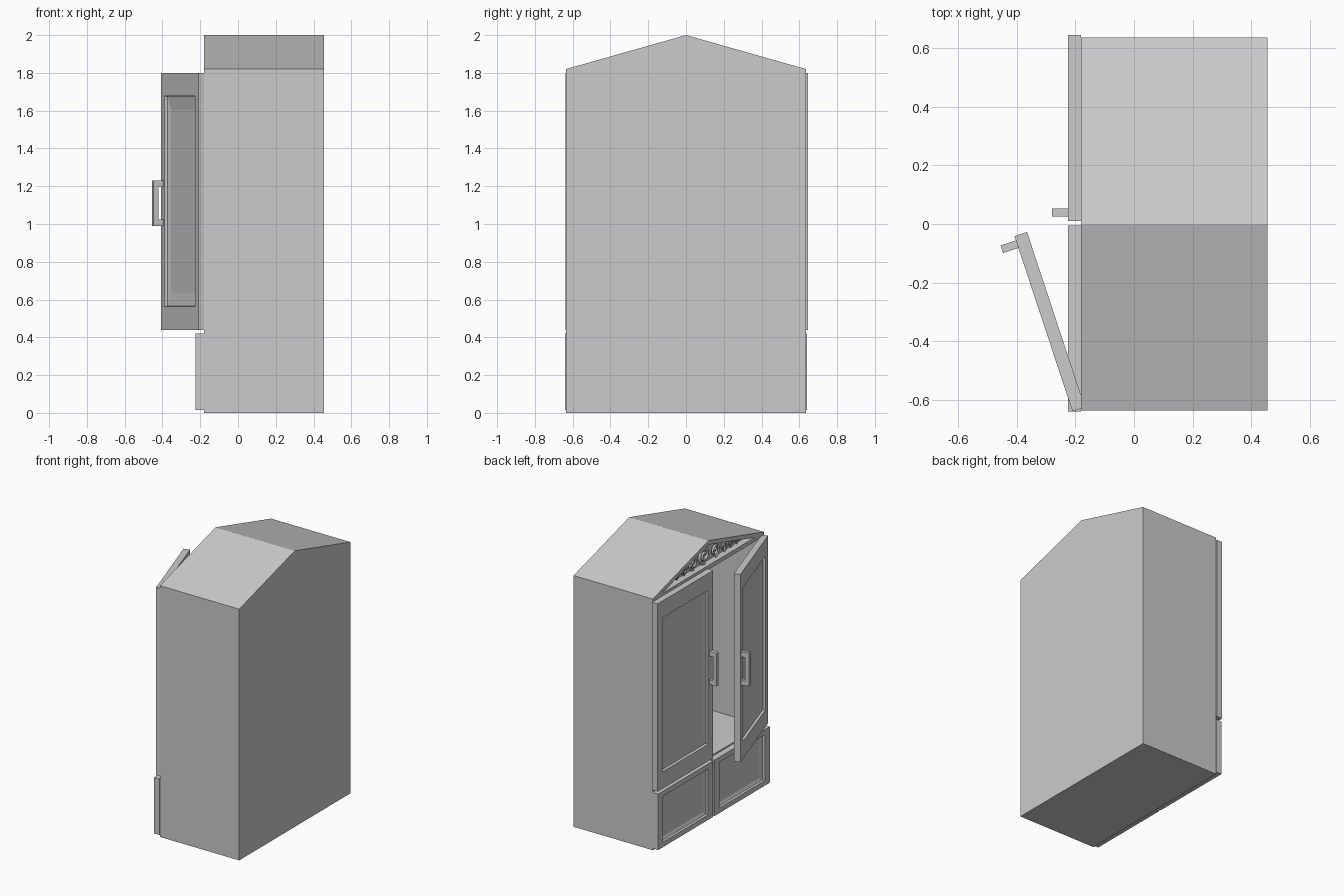
import bpy, bmesh, math
from mathutils import Vector

if "Cube" in bpy.data.objects:
    bpy.data.objects.remove(bpy.data.objects["Cube"])

mat = bpy.data.materials.new("plain grey")
mat.diffuse_color = (0.6, 0.6, 0.6, 1)
mat.use_nodes = True
mat.node_tree.nodes["Principled BSDF"].inputs["Base Color"].default_value = mat.diffuse_color


def finish(name, bm):
    bmesh.ops.recalc_face_normals(bm, faces=bm.faces)
    me = bpy.data.meshes.new(name)
    bm.to_mesh(me)
    bm.free()
    me.materials.append(mat)
    ob = bpy.data.objects.new(name, me)
    bpy.context.collection.objects.link(ob)
    return ob


def prism(name, profile, x0, x1):
    """Extrude a (y, z) outline along x."""
    bm = bmesh.new()
    a = [bm.verts.new((x0, y, z)) for y, z in profile]
    b = [bm.verts.new((x1, y, z)) for y, z in profile]
    bm.faces.new(a)
    bm.faces.new(b[::-1])
    for i in range(len(a)):
        j = (i + 1) % len(a)
        bm.faces.new((a[i], b[i], b[j], a[j]))
    return finish(name, bm)


def box(name, x, y, z):
    return prism(name, [(y[0], z[0]), (y[1], z[0]), (y[1], z[1]), (y[0], z[1])], *x)


def panel(name, w, z0, z1, side, hinge, angle=0):
    """Door leaf with a recessed field; local y runs from the hinge to the free edge."""
    bm = bmesh.new()
    cz, h = (z0 + z1) / 2, z1 - z0
    loops = []
    for x, s in ((0, 1), (-0.045, 1), (-0.045, 0.82), (-0.027, 0.815), (-0.018, 0.715)):
        loops.append([bm.verts.new((x, side * (w / 2 + sy * s * w / 2), cz + sz * s * h / 2))
                      for sy, sz in ((-1, -1), (1, -1), (1, 1), (-1, 1))])
    bm.faces.new(loops[0])
    bm.faces.new(loops[-1])
    for a, b in zip(loops, loops[1:]):
        for i in range(4):
            j = (i + 1) % 4
            bm.faces.new((a[i], a[j], b[j], b[i]))
    ob = finish(name, bm)
    ob.location = (hinge[0], hinge[1], 0)
    ob.rotation_euler.z = angle
    return ob


def handle(name, door, w, side):
    """C-shaped pull near the free edge of a door."""
    z0, z1, t = 0.99, 1.23, 0.035
    xs = (-0.045, -0.1, -0.073)
    y = sorted((side * (w - 0.043), side * (w - 0.016)))
    prof = [(xs[0], z0), (xs[1], z0), (xs[1], z1), (xs[0], z1),
            (xs[0], z1 - t), (xs[2], z1 - t), (xs[2], z0 + t), (xs[0], z0 + t)]
    bm = bmesh.new()
    f = bm.faces.new([bm.verts.new((x, y[0], z)) for x, z in prof])
    r = bmesh.ops.extrude_face_region(bm, geom=[f])
    bmesh.ops.translate(bm, vec=Vector((0, y[1] - y[0], 0)),
                        verts=[v for v in r["geom"] if isinstance(v, bmesh.types.BMVert)])
    ob = finish(name, bm)
    ob.location = door.location
    ob.rotation_euler = door.rotation_euler


# carcass
W, F, B, E = 0.636, -0.18, 0.455, 1.82
box("base", (F, B - 0.025), (-W + 0.025, W - 0.025), (0, 0.43))
box("top_board", (F, B - 0.025), (-W + 0.025, W - 0.025), (1.79, E))
for s, n in ((-1, "right"), (1, "left")):
    box(n + "_side", (F, B - 0.025), sorted((s * (W - 0.025), s * W)), (0, E))
prism("back", [(-W, 0), (W, 0), (W, E), (0, 2), (-W, E)], B - 0.025, B)

# gabled top with a recessed front
prism("gable_block", [(-W, E), (W, E), (0, 2)], F + 0.05, B - 0.025)
prism("gable_rim", [(-W, E), (-0.53, E), (0, 1.97), (0.53, E), (W, E), (0, 2)], F, F + 0.05)

# scroll ornament in the gable
for y, r in ((0, 0.058), (0.125, 0.045), (0.225, 0.034), (0.305, 0.025), (0.37, 0.017)):
    for s in ((1,) if y == 0 else (-1, 1)):
        cu = bpy.data.curves.new("scroll", "CURVE")
        cu.dimensions = "3D"
        cu.bevel_depth = 0.18 * r
        cu.bevel_resolution = 2
        cu.use_fill_caps = True
        sp = cu.splines.new("POLY")
        n = 40
        sp.points.add(n)
        for i in range(n + 1):
            a = -math.pi / 2 + i / n * math.pi * 3.4
            q = r * (1 - 0.8 * i / n)
            sp.points[i].co = (F + 0.035, s * (y + q * math.cos(a)), E + r + 0.008 + q * math.sin(a), 1)
        cu.materials.append(mat)
        bpy.context.collection.objects.link(bpy.data.objects.new("scroll", cu))

# lower fronts
panel("lower_front_left", 0.63, 0.015, 0.42, -1, (F, 0.64))
panel("lower_front_right", 0.635, 0.015, 0.42, 1, (F, -0.64))

# doors: left one shut, right one ajar
left = panel("left_door", 0.635, 0.44, 1.8, -1, (F, 0.645))
handle("left_handle", left, 0.635, -1)
right = panel("right_door", 0.63, 0.44, 1.8, 1, (-0.167, -0.625), math.radians(18.3))
handle("right_handle", right, 0.63, 1)
